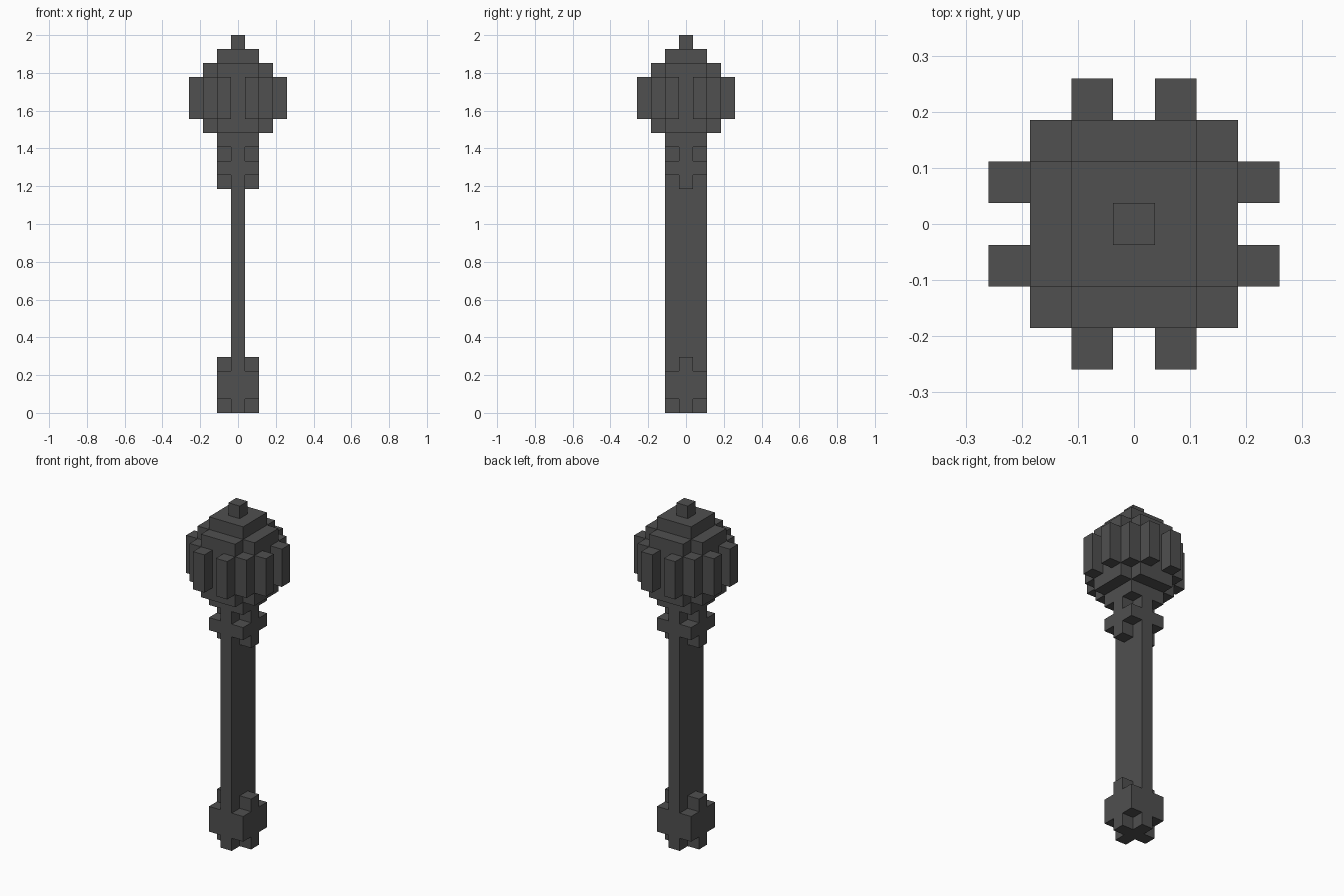
import bpy
import bmesh
from math import pi
from mathutils import Matrix, Vector

UNIT = 2 / 27  # the model is 27 blocks tall

if "Cube" in bpy.data.objects:
    bpy.data.objects.remove(bpy.data.objects["Cube"], do_unlink=True)

iron = bpy.data.materials.new("dark_iron")
iron.use_nodes = True
COLOUR = (0.08, 0.08, 0.08, 1)
iron.diffuse_color = COLOUR
iron.node_tree.nodes["Principled BSDF"].inputs["Base Color"].default_value = COLOUR


def rect(width, depth, cx=0, cy=0):
    """Rectangle outline, in blocks."""
    return [(cx + sx * width / 2, cy + sy * depth / 2)
            for sx, sy in ((-1, -1), (1, -1), (1, 1), (-1, 1))]


def cross(length, arm):
    """Plus-shaped outline, in blocks."""
    l, a = length / 2, arm / 2
    quarter = [Vector((l, -a)), Vector((l, a)), Vector((a, a))]
    return [Matrix.Rotation(k * pi / 2, 2) @ p for k in range(4) for p in quarter]


def build(name, layers):
    """One object from (outline, bottom, top) layers."""
    bm = bmesh.new()
    for outline, bottom, top in layers:
        face = bm.faces.new([bm.verts.new((p[0], p[1], bottom)) for p in outline])
        result = bmesh.ops.extrude_face_region(bm, geom=[face], use_keep_orig=True)
        verts = [v for v in result["geom"] if isinstance(v, bmesh.types.BMVert)]
        bmesh.ops.translate(bm, verts=verts, vec=(0, 0, top - bottom))
    bmesh.ops.recalc_face_normals(bm, faces=bm.faces)
    bmesh.ops.scale(bm, verts=bm.verts, vec=(UNIT,) * 3)
    mesh = bpy.data.meshes.new(name)
    bm.to_mesh(mesh)
    bm.free()
    mesh.materials.append(iron)
    obj = bpy.data.objects.new(name, mesh)
    bpy.context.collection.objects.link(obj)


# Pommel, flat shaft and collar
build("pommel", [(cross(3, 1), 0, 1), (rect(3, 3), 1, 3), (cross(3, 1), 3, 4)])
build("shaft", [(rect(1, 3), 4, 16)])
build("collar", [(cross(3, 1), 16, 17), (rect(3, 3), 17, 18),
                 (cross(3, 1), 18, 19), (rect(3, 3), 19, 20)])

# Stepped head with a small tip
build("head", [(cross(5, 3), 20, 21), (rect(5, 5), 21, 24),
               (cross(5, 3), 24, 25), (rect(3, 3), 25, 26)])
build("tip", [(rect(1, 1), 26, 27)])

# Two upright ribs on each side of the head
ribs = []
for side in (-1, 1):
    for offset in (-1, 1):
        ribs.append((rect(1, 1, offset, 3 * side), 21, 24))
        ribs.append((rect(1, 1, 3 * side, offset), 21, 24))
build("head_ribs", ribs)
